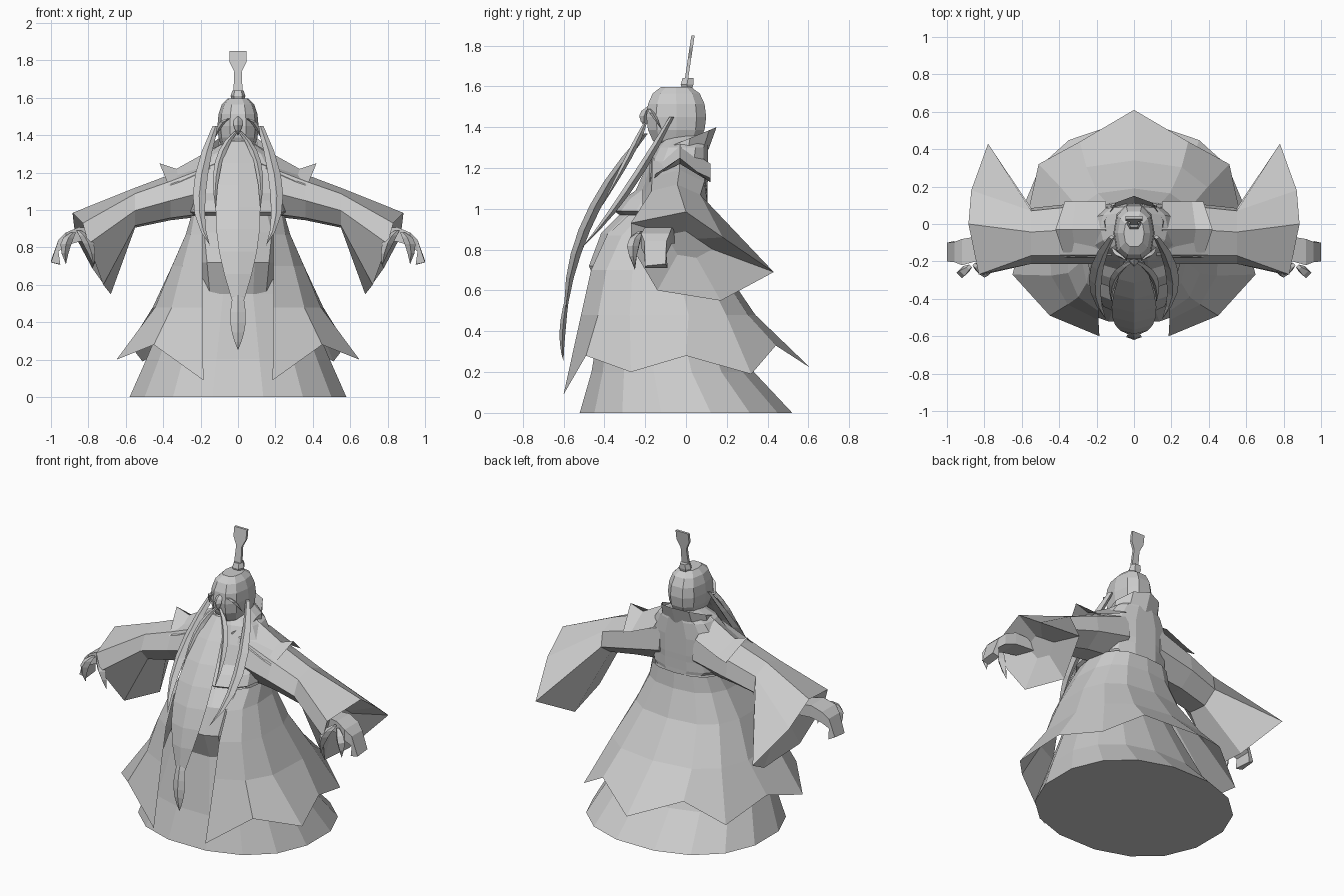
import bpy
import bmesh
from math import sin, cos, pi, asin
from mathutils import Vector

start_cube = bpy.data.objects.get("Cube")
if start_cube:
    bpy.data.objects.remove(start_cube, do_unlink=True)

grey = bpy.data.materials.new("plain_grey")
grey.use_nodes = True
grey.diffuse_color = (.6, .6, .6, 1)
grey.node_tree.nodes["Principled BSDF"].inputs["Base Color"].default_value = grey.diffuse_color


def loft(name, rows, closed=True, mirror=False):
    """Skin equal-length point rows, as a capped tube or as an open sheet."""
    bm = bmesh.new()
    grid = [[bm.verts.new(point) for point in row] for row in rows]
    count = len(grid[0])
    for lower, upper in zip(grid, grid[1:]):
        for i in range(count if closed else count - 1):
            following = (i + 1) % count
            bm.faces.new((lower[i], lower[following], upper[following], upper[i]))
    if closed:
        bm.faces.new(grid[0])
        bm.faces.new(grid[-1])
    bmesh.ops.remove_doubles(bm, verts=bm.verts, dist=.0005)
    bmesh.ops.recalc_face_normals(bm, faces=bm.faces)
    mesh = bpy.data.meshes.new(name)
    bm.to_mesh(mesh)
    bm.free()
    mesh.materials.append(grey)
    obj = bpy.data.objects.new(name, mesh)
    bpy.context.collection.objects.link(obj)
    if mirror:
        obj.modifiers.new("mirror", 'MIRROR').use_axis[0] = True


def power(value, exponent):
    """Signed power, used to square off ovals."""
    return abs(value) ** exponent * (1 if value >= 0 else -1)


def oval_point(angle, z, half_width, front, back, square):
    middle, depth = (front + back) / 2, (back - front) / 2
    return Vector((half_width * power(sin(angle), square),
                   middle - depth * power(cos(angle), square), z))


def oval(z, half_width, front, back, sides=14, square=.8):
    """Horizontal ring around the body."""
    return [oval_point(2 * pi * (i + .5) / sides, z, half_width, front, back, square)
            for i in range(sides)]


def section(sides, x, bottom, top, front, back):
    """Cross-section of a limb running along x, from the upper front round the back."""
    ring = []
    for i in range(sides):
        angle = pi * .75 - 2 * pi * i / sides
        ring.append((x, (front + back) / 2 + (back - front) * .55 * cos(angle),
                     (bottom + top) / 2 + (top - bottom) * .55 * sin(angle)))
    return ring


def strand(name, start, bend, end, width, thickness, mirror=True, steps=6):
    """Tapered lock of diamond section along a bent path."""
    rows = []
    for i in range(steps + 1):
        t = i / steps
        centre = Vector(start).lerp(Vector(bend), t).lerp(Vector(bend).lerp(Vector(end), t), t)
        swell = sin(pi * (.15 + .85 * t))
        across, through = Vector((width * swell, 0, 0)), Vector((0, thickness * swell, 0))
        rows.append([centre - across, centre - through, centre + across, centre + through])
    loft(name, rows, mirror=mirror)


# Under robe with a closed base
loft("under_robe", [oval(z, half_width, front, back, sides=16, square=.9)
                    for z, half_width, front, back in ((0, .59, -.53, .53), (.2, .5, -.47, .34),
                                                       (.55, .35, -.41, .17), (.75, .24, -.38, .1))])


# Over skirt, open at the front, with a zigzag hem
def skirt_row(z, half_width, front, back, opening=.19, square=.75, steps=6):
    first = asin((opening / half_width) ** (1 / square))
    return [oval_point(first + (pi - first) * i / steps, z, half_width, front, back, square)
            for i in range(steps + 1)]


hem = [(.185, -.6, .09), (.45, -.49, .28), (.65, -.27, .2), (.58, 0, .28),
       (.51, .32, .19), (.29, .44, .33), (0, .61, .22)]
loft("over_skirt", [skirt_row(.97, .25, -.33, .12), skirt_row(.87, .28, -.43, .13),
                    skirt_row(.7, .36, -.49, .19), skirt_row(.48, .46, -.53, .34), hem],
     closed=False, mirror=True)

# Torso with a belly and an overhanging chest fold
profile = [(.55, .2, -.41), (.72, .22, -.48), (.88, .24, -.42), (.97, .23, -.33), (.99, .26, -.36),
           (1.05, .25, -.31), (1.09, .25, -.25), (1.2, .25, -.2), (1.3, .18, -.15), (1.36, .08, -.1)]
loft("torso", [oval(z, half_width, front, .11, square=.6 if z < .95 else .8)
               for z, half_width, front in profile])

# Standing collar, open at the throat and peaked at the back
collar_angles = [pi * (.15 + .85 * i / 4) for i in range(5)]
loft("collar", [[(.17 * sin(a), -.03 - .14 * cos(a), 1.24 - .05 * cos(a)) for a in collar_angles],
                [(.16 * sin(a), -.02 - .17 * cos(a), 1.33 - .07 * cos(a)) for a in collar_angles]],
     closed=False, mirror=True)

# Shoulder flares, ridged along the top and pointed at the outside
loft("shoulder_flare", [[(x - drop * abs(side), -.03 + .15 * side, edge if side else ridge)
                         for side in (-1, 0, 1)]
                        for x, drop, ridge, edge in ((.15, 0, 1.32, 1.22), (.33, .02, 1.22, 1.15),
                                                     (.42, .05, 1.25, 1.13))],
     closed=False, mirror=True)

# Arm widening into a pointed hanging sleeve, hollow at the mouth
mouth = [(.83, -.27, .93), (.885, 0, .985), (.87, .18, .86), (.78, .43, .69),
         (.68, .17, .55), (.72, -.14, .6), (.8, -.27, .82)]
hollow = Vector((.7, 0, .85))
loft("sleeve", [section(7, .12, .98, 1.28, -.2, .1), section(7, .36, .95, 1.18, -.2, .1),
                section(7, .55, .91, 1.11, -.2, .08), mouth,
                [hollow.lerp(Vector(point), .3) for point in mouth]], mirror=True)

# Hands: fingers held together and bent down, with a loose first finger and thumb
fingertips = [(1, -.2, .72), (1, -.1, .73), (.96, -.09, .71), (.95, -.2, .71)]
loft("hand", [section(4, .7, .82, .9, -.16, -.04), section(4, .85, .82, .92, -.22, -.05),
              section(4, .92, .8, .89, -.24, -.06), section(4, .96, .77, .85, -.22, -.08),
              fingertips], mirror=True)
strand("first_finger", (.88, -.23, .88), (.94, -.28, .84), (.92, -.25, .71), .03, .03, steps=4)
strand("thumb", (.85, -.22, .89), (.79, -.28, .85), (.77, -.25, .7), .03, .03, steps=4)

# Head
latitudes = [pi * (i - 3) / 7.5 for i in range(7)]
loft("head", [oval(1.45 + .155 * sin(a), .11 * cos(a) ** .6, -.05 - .15 * cos(a) ** .6,
                   -.05 + .155 * cos(a) ** .6, sides=10) for a in latitudes])
strand("nose", (0, -.18, 1.5), (0, -.22, 1.46), (0, -.2, 1.4), .025, .025, mirror=False, steps=4)
strand("eyebrow", (.02, -.18, 1.49), (.09, -.18, 1.5), (.12, -.12, 1.39), .02, .015, steps=4)

# Topknot and flat leaning plume
loft("topknot", [oval(1.58, .03, -.02, .03, sides=6), oval(1.61, .04, -.03, .04, sides=6),
                 oval(1.64, .03, -.02, .04, sides=6)])
loft("plume", [oval(z, half_width, (z - 1.62) * .15 - .008, (z - 1.62) * .15 + .008, sides=4, square=0)
               for z, half_width in ((1.62, .025), (1.74, .02), (1.79, .045), (1.85, .045))])

# Long beard with a tufted tip, moustache and side locks
strand("beard", (0, -.2, 1.37), (0, -.6, .9), (0, -.59, .42), .12, .03, mirror=False, steps=8)
strand("beard_tip", (0, -.58, .58), (0, -.62, .38), (0, -.6, .25), .042, .015, mirror=False)
strand("moustache", (.01, -.2, 1.42), (.14, -.25, 1.3), (.12, -.42, 1), .022, .018)
strand("side_lock", (.12, -.07, 1.45), (.28, -.3, 1.03), (.15, -.51, .81), .035, .025)
